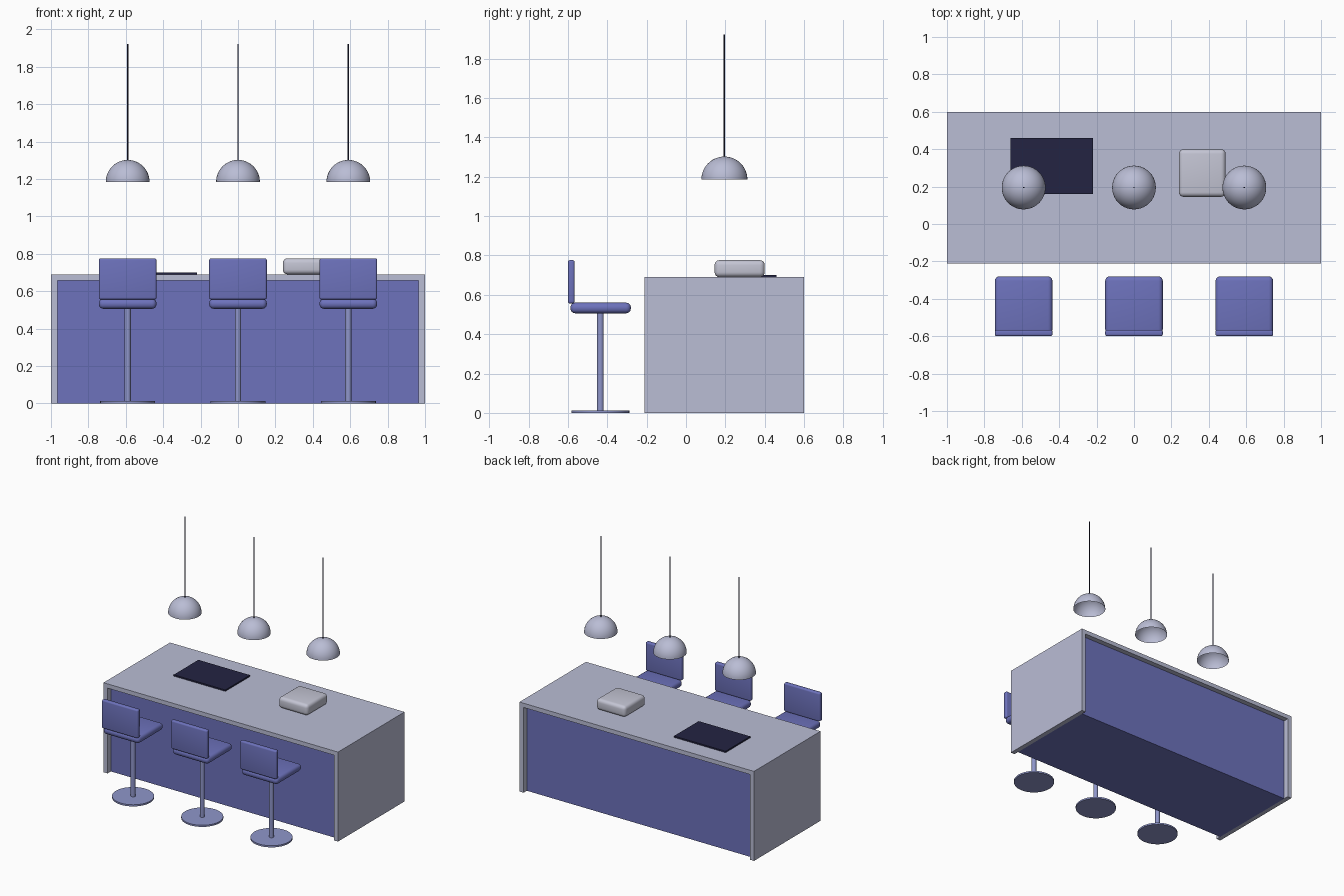
import bpy, bmesh
from mathutils import Matrix

cube = bpy.data.objects.get("Cube")
if cube:
    bpy.data.objects.remove(cube, do_unlink=True)


def material(name, rgb):
    """Flat material from display colour 0-255."""
    lin = [((c / 255 + 0.055) / 1.055) ** 2.4 for c in rgb] + [1.0]
    m = bpy.data.materials.new(name)
    m.use_nodes = True
    m.diffuse_color = lin
    m.node_tree.nodes["Principled BSDF"].inputs["Base Color"].default_value = lin
    return m


STONE = material("pale grey stone", (186, 189, 213))
WHITE = material("off white", (196, 197, 212))
BLUE = material("slate blue", (109, 114, 188))
METAL = material("blue grey metal", (143, 150, 202))
DARK = material("dark navy", (35, 36, 66))


def add_object(name, bm, mat, smooth=False):
    mesh = bpy.data.meshes.new(name)
    bmesh.ops.recalc_face_normals(bm, faces=bm.faces)
    bm.to_mesh(mesh)
    bm.free()
    mesh.materials.append(mat)
    ob = bpy.data.objects.new(name, mesh)
    bpy.context.collection.objects.link(ob)
    if smooth:
        bpy.ops.object.select_all(action="DESELECT")
        ob.select_set(True)
        bpy.context.view_layer.objects.active = ob
        bpy.ops.object.shade_smooth_by_angle()
    return ob


def box(name, x, y, z, mat, bevel=0):
    """Box from (min, max) ranges, with optional rounded edges."""
    bm = bmesh.new()
    bmesh.ops.create_cube(bm, size=1)
    for v in bm.verts:
        v.co = [r[0] if c < 0 else r[1] for c, r in zip(v.co, (x, y, z))]
    if bevel:
        bmesh.ops.bevel(bm, geom=bm.edges[:], offset=bevel, segments=4,
                        profile=0.5, affect="EDGES")
    return add_object(name, bm, mat, bool(bevel))


def cylinder(name, x, y, z, radius, mat, sides=32):
    bm = bmesh.new()
    bmesh.ops.create_cone(bm, cap_ends=True, segments=sides, radius1=radius,
                          radius2=radius, depth=z[1] - z[0],
                          matrix=Matrix.Translation((x, y, sum(z) / 2)))
    return add_object(name, bm, mat, True)


def dome(name, x, y, z, radius, mat):
    """Open half sphere standing on its rim."""
    bm = bmesh.new()
    bmesh.ops.create_uvsphere(bm, u_segments=40, v_segments=24, radius=radius)
    low = [v for v in bm.verts if v.co.z < -0.001]
    bmesh.ops.delete(bm, geom=low, context="VERTS")
    bmesh.ops.translate(bm, verts=bm.verts, vec=(x, y, z))
    return add_object(name, bm, mat, True)


# Island: worktop, end panels and recessed body
DEPTH = (-0.21, 0.6)
box("worktop", (-1, 1), DEPTH, (0.657, 0.69), STONE)
box("right_end_panel", (-1, -0.965), DEPTH, (0, 0.657), STONE)
box("left_end_panel", (0.965, 1), DEPTH, (0, 0.657), STONE)
box("island_body", (-0.965, 0.965), (-0.17, 0.56), (0, 0.657), BLUE)

# Things on the worktop
box("cooktop", (-0.66, -0.22), (0.16, 0.46), (0.69, 0.701), DARK)
box("rounded_basin", (0.24, 0.49), (0.145, 0.4), (0.69, 0.776), WHITE, 0.025)

# Stools and pendant lamps, one of each per position
for side, x in (("right", -0.59), ("middle", 0), ("left", 0.59)):
    wide = (x - 0.154, x + 0.154)
    cylinder(side + "_stool_base", x, -0.435, (0, 0.013), 0.147, METAL, 40)
    cylinder(side + "_stool_post", x, -0.435, (0.013, 0.51), 0.017, METAL, 20)
    box(side + "_stool_seat", wide, (-0.587, -0.28), (0.506, 0.56), BLUE, 0.024)
    box(side + "_stool_back", wide, (-0.6, -0.566), (0.556, 0.776), BLUE, 0.011)

    dome(side + "_lamp_shade", x, 0.195, 1.185, 0.117, STONE)
    cylinder(side + "_lamp_cord", x, 0.195, (1.3, 1.923), 0.004, DARK, 10)
